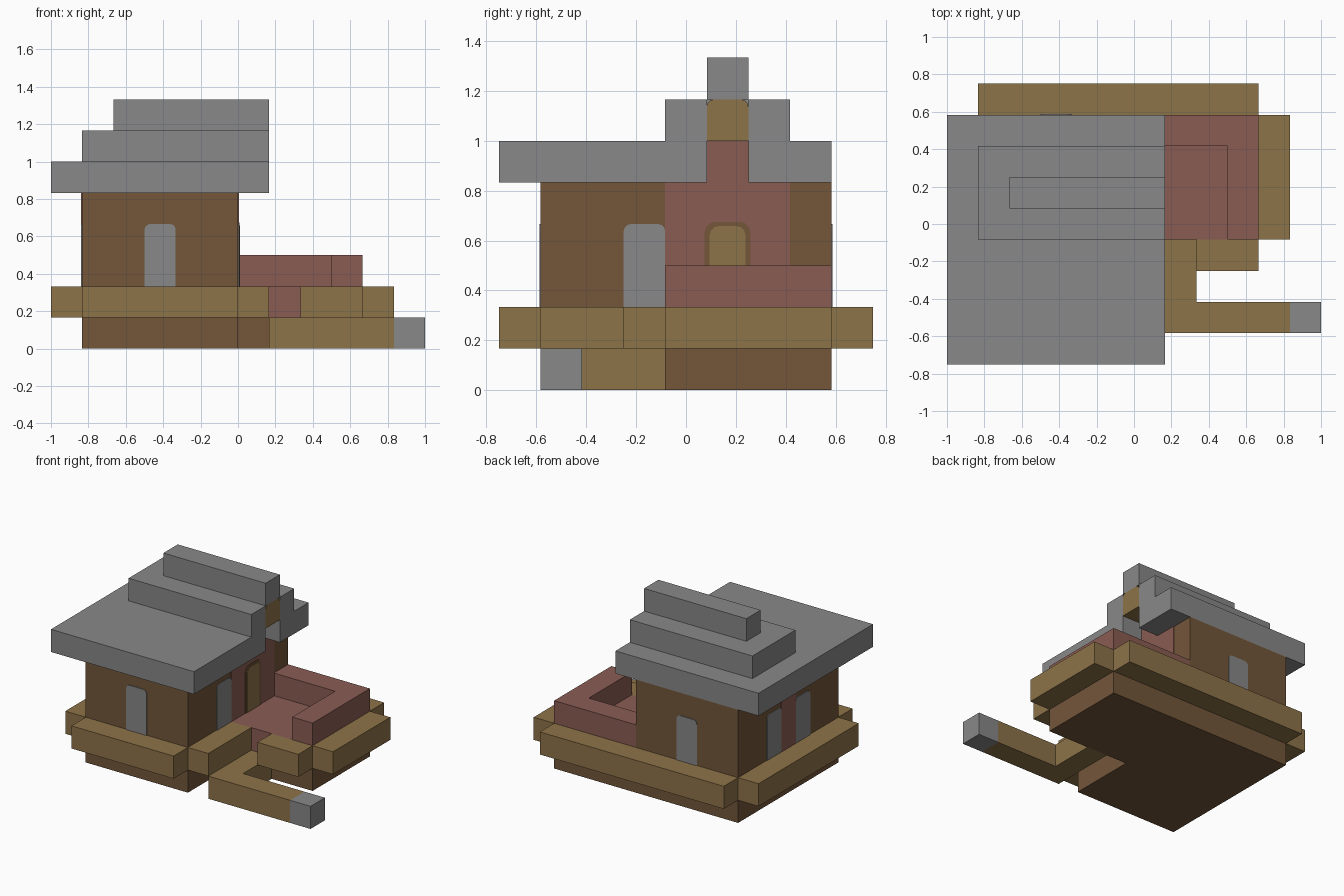
import bpy, bmesh, math
from mathutils import Vector

cube = bpy.data.objects.get("Cube")
if cube:
    bpy.data.objects.remove(cube, do_unlink=True)

U = 1 / 6  # one building block
THIN = 0.03  # plate thickness in blocks


def material(name, rgb):
    lin = [((c / 255 + 0.055) / 1.055) ** 2.4 for c in rgb] + [1]
    m = bpy.data.materials.new(name)
    m.use_nodes = True
    m.diffuse_color = lin
    m.node_tree.nodes["Principled BSDF"].inputs["Base Color"].default_value = lin
    return m


GREY = material("slate_grey", (136, 136, 136))
BROWN = material("dark_wood", (115, 86, 58))
TAN = material("light_wood", (141, 115, 73))
PINK = material("red_clay", (138, 92, 83))


def prism(name, outline, direction, mat):
    """Extrude a flat outline, given in blocks, along a direction."""
    bm = bmesh.new()
    face = bm.faces.new([bm.verts.new(Vector(p) * U) for p in outline])
    moved = bmesh.ops.extrude_face_region(bm, geom=[face])["geom"]
    verts = [v for v in moved if isinstance(v, bmesh.types.BMVert)]
    bmesh.ops.translate(bm, verts=verts, vec=Vector(direction) * U)
    if face.is_valid and len(face.edges[0].link_faces) == 1:
        bm.faces.new(face.verts)
    bmesh.ops.recalc_face_normals(bm, faces=bm.faces)
    mesh = bpy.data.meshes.new(name)
    bm.to_mesh(mesh)
    bm.free()
    mesh.materials.append(mat)
    obj = bpy.data.objects.new(name, mesh)
    bpy.context.collection.objects.link(obj)
    return obj


def slab(name, plan, z0, z1, mat):
    return prism(name, [(x, y, z0) for x, y in plan], (0, 0, z1 - z0), mat)


def box(name, x0, x1, y0, y1, z0, z1, mat):
    return slab(name, [(x0, y0), (x1, y0), (x1, y1), (x0, y1)], z0, z1, mat)


def arch(name, axis, at, depth, a0, a1, z0, z1, mat, r=0.18):
    """Round-topped panel standing on a wall plane, extruded along its normal."""
    pts = [(a0, z0), (a1, z0)]
    for cx, start in ((a1 - r, 0), (a0 + r, 90)):
        for step in range(4):
            t = math.radians(start + 30 * step)
            pts.append((cx + r * math.cos(t), z1 - r + r * math.sin(t)))
    if axis == "x":
        return prism(name, [(at, a, z) for a, z in pts], (depth, 0, 0), mat)
    return prism(name, [(a, at, z) for a, z in pts], (0, depth, 0), mat)


# House and terrace
box("house_walls", -5, 0, -3.5, 3.5, 0, 5, BROWN)
box("terrace_base", 0, 4, -0.5, 3.5, 0, 1, BROWN)
box("terrace_floor", 0, 4, -0.5, 3.5, 1, 2, PINK)
slab("terrace_parapet", [(0, 2.5), (3, 2.5), (3, -0.5), (4, -0.5), (4, 3.5), (0, 3.5)],
     2, 3, PINK)

# Ledge blocks around the building
for name, x0, x1, y0, y1 in (
        ("front_ledge", -5, 0, -4.5, -3.5),
        ("right_side_ledge", -6, -5, -3.5, 3.5),
        ("back_ledge", -5, 4, 3.5, 4.5),
        ("inner_ledge", 0, 1, -3.5, -0.5),
        ("terrace_front_ledge", 2, 4, -1.5, -0.5),
        ("terrace_side_ledge", 4, 5, -0.5, 3.5)):
    box(name, x0, x1, y0, y1, 1, 2, TAN)

# Entrance path
slab("entrance_path", [(1, -3.5), (5, -3.5), (5, -2.5), (2, -2.5), (2, -0.5), (1, -0.5)],
     0, 1, TAN)
box("path_end", 5, 6, -3.5, -2.5, 0, 1, GREY)


# Stepped roof with a notched gable
def roof_tier(name, x0, y0, y1, z):
    slab(name, [(x0, y0), (1, y0), (1, 0.5), (0, 0.5), (0, 1.5), (1, 1.5), (1, y1), (x0, y1)],
         z, z + 1, GREY)


roof_tier("roof_lower", -6, -4.5, 3.5, 5)
roof_tier("roof_middle", -5, -0.5, 2.5, 6)
box("roof_ridge", -4, 1, 0.5, 1.5, 7, 8, GREY)
arch("gable_block", "x", 0, 1, 0.5, 1.5, 6, 7, TAN)

# Clay wall panels
box("gable_panel", 0, THIN, 0.5, 1.5, 5, 6, PINK)
box("terrace_wall_panel", 0, THIN, -0.5, 2.5, 2, 5, PINK)
box("side_wall_panel", -5 - THIN, -5, -0.5, 0.5, 2, 5, PINK)

# Windows and terrace door
arch("front_window", "y", -3.5, -THIN, -3, -2, 2, 4, GREY)
arch("back_window", "y", 3.5, THIN, -3, -2, 2, 4, GREY)
arch("terrace_window", "x", 0, THIN, -1.5, -0.5, 2, 4, GREY)
for i, y in enumerate((-1.5, 0.5)):
    arch(f"side_window_{i + 1}", "x", -5, -THIN, y, y + 1, 2, 4, GREY)
arch("door_frame", "x", THIN, 0.015, 0.45, 1.55, 2, 4.05, BROWN, 0.25)
arch("terrace_door", "x", THIN, 0.028, 0.57, 1.43, 2, 3.95, TAN, 0.22)
